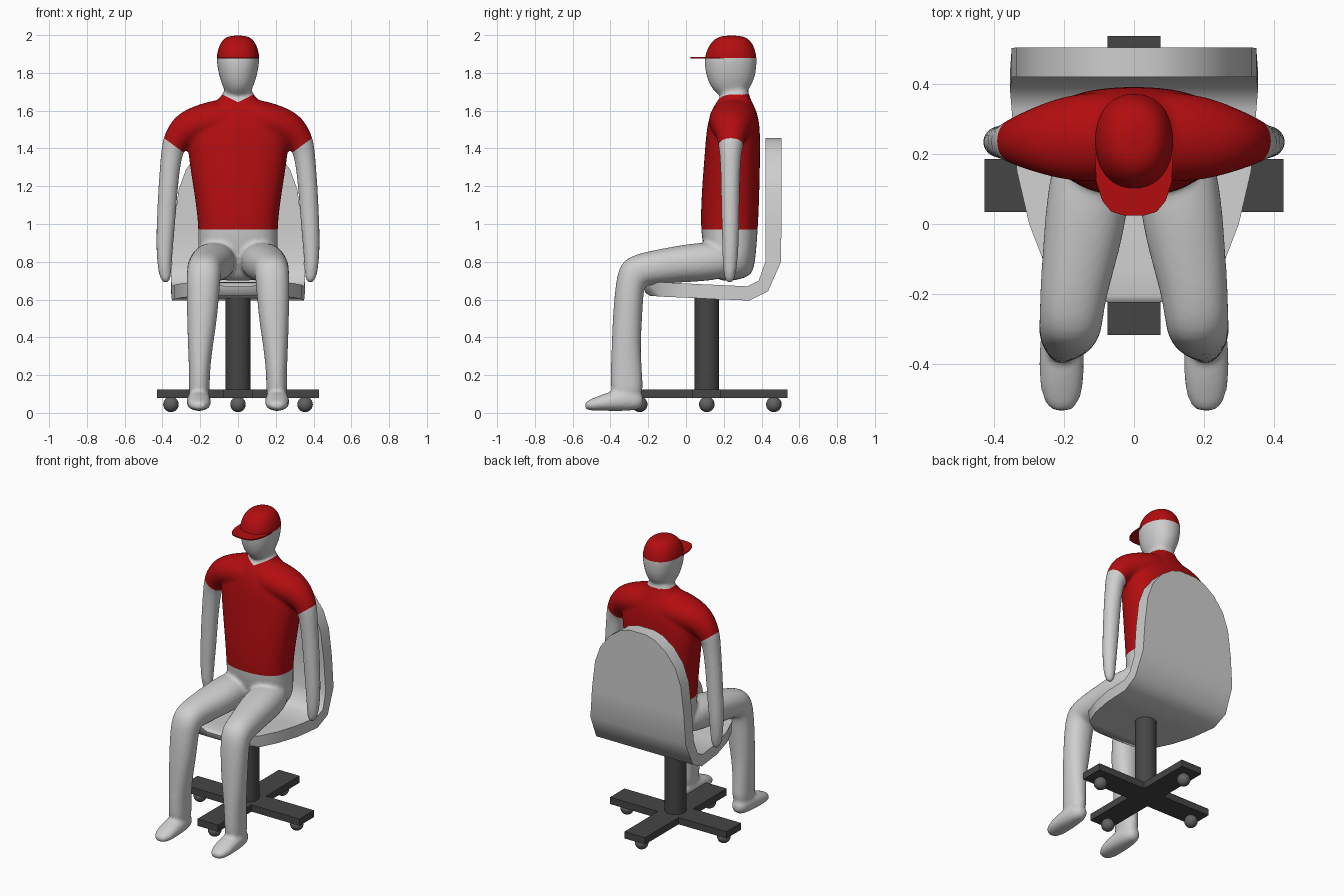
import bpy, bmesh, math
from mathutils import Vector

if "Cube" in bpy.data.objects:
    bpy.data.objects.remove(bpy.data.objects["Cube"])


def material(name, rgb):
    m = bpy.data.materials.new(name)
    m.diffuse_color = (*rgb, 1)
    m.use_nodes = True
    m.node_tree.nodes["Principled BSDF"].inputs["Base Color"].default_value = m.diffuse_color
    return m


GREY = material("light grey", (0.62, 0.62, 0.62))
RED = material("red", (0.45, 0.004, 0.005))
DARK = material("dark grey", (0.06, 0.06, 0.06))
CASTER = material("caster grey", (0.12, 0.12, 0.12))


def add_object(name, bm, mats, smooth=None):
    bmesh.ops.recalc_face_normals(bm, faces=bm.faces)
    me = bpy.data.meshes.new(name)
    bm.to_mesh(me)
    bm.free()
    ob = bpy.data.objects.new(name, me)
    bpy.context.collection.objects.link(ob)
    for m in mats:
        me.materials.append(m)
    if smooth is not None:
        bpy.ops.object.select_all(action='DESELECT')
        ob.select_set(True)
        bpy.context.view_layer.objects.active = ob
        bpy.ops.object.shade_smooth_by_angle(angle=math.radians(smooth))
    return ob


def loft(bm, rings):
    rows = [[bm.verts.new(p) for p in r] for r in rings]
    n = len(rows[0])
    for a, b in zip(rows, rows[1:]):
        for i in range(n):
            bm.faces.new((a[i], a[(i + 1) % n], b[(i + 1) % n], b[i]))
    bm.faces.new(rows[0][::-1])
    bm.faces.new(rows[-1])


def limb(bm, pts, side, power=2.0, mirror=1, n=16):
    """Closed tube through (x, y, z, radius along side, other radius)."""
    ctr = [Vector((mirror * p[0], p[1], p[2])) for p in pts]
    rings = []
    for i, p in enumerate(pts):
        t = (ctr[min(i + 1, len(pts) - 1)] - ctr[max(i - 1, 0)]).normalized()
        u = Vector(side)
        u = (u - t * u.dot(t)).normalized()
        v = t.cross(u)
        ring = []
        for k in range(n):
            c, s = math.cos(2 * math.pi * k / n), math.sin(2 * math.pi * k / n)
            c = math.copysign(abs(c) ** (2 / power), c)
            s = math.copysign(abs(s) ** (2 / power), s)
            ring.append(ctr[i] + u * c * p[3] * 1.02 + v * s * p[4] * 1.02)
        rings.append(ring)
    loft(bm, rings)


X, Y = (1, 0, 0), (0, 1, 0)
torso = [(0, .26, .70, .13, .08), (0, .25, .76, .20, .115), (0, .235, .86, .215, .138),
         (0, .228, .97, .206, .152), (0, .235, 1.15, .228, .153), (0, .245, 1.35, .262, .147),
         (0, .25, 1.48, .27, .143), (0, .255, 1.57, .22, .13), (0, .258, 1.63, .14, .105),
         (0, .262, 1.68, .078, .07), (0, .262, 1.74, .064, .064)]
head = [(0, .265, 1.68, .060, .065), (0, .25, 1.73, .08, .11), (0, .24, 1.78, .1, .13),
        (0, .234, 1.86, .114, .141), (0, .242, 1.91, .112, .133),
        (0, .245, 1.965, .092, .108), (0, .245, 2.0, .055, .065)]
arm = [(.02, .25, 1.56, .12, .105), (.10, .25, 1.555, .13, .105), (.20, .245, 1.535, .122, .098),
       (.285, .24, 1.50, .092, .092), (.34, .237, 1.43, .066, .066), (.355, .235, 1.35, .055, .055),
       (.37, .235, 1.20, .050, .052), (.382, .235, 1.0, .047, .050), (.39, .235, .85, .043, .043),
       (.388, .232, .75, .036, .037), (.38, .23, .685, .022, .022)]
leg = [(.11, .27, .81, .10, .09), (.13, .08, .80, .12, .105), (.15, -.06, .785, .11, .095),
       (.175, -.20, .765, .095, .090), (.18, -.28, .745, .09, .098), (.185, -.30, .66, .088, .075),
       (.19, -.31, .50, .08, .078), (.20, -.318, .35, .065, .076), (.205, -.315, .18, .052, .085),
       (.205, -.31, .06, .06, .085)]
foot = [(.207, -.22, .06, .04, .04), (.207, -.30, .07, .06, .06), (.207, -.40, .062, .066, .052),
        (.207, -.48, .046, .062, .035), (.207, -.54, .034, .036, .022)]

# Rough body from overlapping limbs
bm = bmesh.new()
limb(bm, torso, X, 2.5)
limb(bm, head, X, 2.2)
for m in (-1, 1):
    limb(bm, arm, Y, mirror=m)
    limb(bm, leg, X, 2.2, mirror=m)
    limb(bm, foot, X, 2.2, mirror=m)
rough = add_object("rough_body", bm, [])
sub = rough.modifiers.new("Subdivision", 'SUBSURF')
sub.levels = 2
rem = rough.modifiers.new("Remesh", 'REMESH')
rem.mode, rem.voxel_size = 'VOXEL', 0.011
smo = rough.modifiers.new("Smooth", 'SMOOTH')
smo.factor, smo.iterations = 0.5, 6
merged = bpy.data.meshes.new_from_object(rough.evaluated_get(bpy.context.evaluated_depsgraph_get()))
bpy.data.objects.remove(rough)

# Seamless body, cut along the shirt hem, cap edge and sleeve hems
bm = bmesh.new()
bm.from_mesh(merged)
bpy.data.meshes.remove(merged)


def cut(co, no, keep=lambda c: True):
    faces = [f for f in bm.faces if keep(f.calc_center_median())]
    geom = set(faces)
    for f in faces:
        geom.update(f.edges)
        geom.update(f.verts)
    bmesh.ops.bisect_plane(bm, geom=list(geom), plane_co=co, plane_no=no, dist=1e-5)


cut((0, 0, .97), (0, 0, 1), lambda c: abs(c.x) < .3)
cut((0, 0, 1.88), (0, 0, 1))
for s in (-1, 1):
    cut((s * .346, 0, 1.421), (-s * .73, 0, 1), lambda c: c.x * s > .27 and c.z > 1.3)
    cut((0, 0, 1.645), (-s * .5, 0, 1), lambda c: c.x * s > -.01 and 1.6 < c.z < 1.72)


def is_red(c):
    ax = abs(c.x)
    if c.z > 1.88:
        return True
    if ax > .285 and c.z < 1.421 + .73 * (ax - .346):
        return False
    neckline = 1.645 + .5 * ax if c.y < .26 else 1.685
    return .97 < c.z < min(neckline, 1.685)


for f in bm.faces:
    f.material_index = int(is_red(f.calc_center_median()))
add_object("seated_body", bm, [GREY, RED], 60)

# Cap brim
bm = bmesh.new()
brim = [(-.112, .20), (-.108, .12), (-.09, .065), (-.065, .035), (-.03, .025)]
brim += [(-x, y) for x, y in reversed(brim)]
loft(bm, [[(x, y, z) for x, y in brim] for z in (1.876, 1.884)])
add_object("cap_brim", bm, [RED], 30)

# Chair shell: (top/front y, z), (underside/back y, z), half width
shell = [((-.225, .67), (-.215, .635), .07), ((-.205, .69), (-.19, .62), .15),
         ((-.13, .692), (-.12, .615), .25), ((0, .685), (0, .61), .30),
         ((.15, .678), (.15, .602), .335), ((.325, .67), (.335, .595), .35),
         ((.385, .70), (.435, .645), .355), ((.42, .80), (.503, .80), .35),
         ((.42, 1.0), (.505, 1.0), .337), ((.42, 1.18), (.505, 1.18), .315),
         ((.42, 1.29), (.505, 1.29), .275), ((.42, 1.38), (.505, 1.38), .205),
         ((.42, 1.435), (.505, 1.435), .125), ((.42, 1.455), (.505, 1.455), .06)]
bm = bmesh.new()
loft(bm, [[(-w, *a), (w, *a), (w, *b), (-w, *b)] for a, b, w in shell])
add_object("chair_shell", bm, [GREY], 50)

# Pedestal column
CY = .11
bm = bmesh.new()
loft(bm, [[(.065 * math.cos(k * math.pi / 16), CY + .065 * math.sin(k * math.pi / 16), z)
           for k in range(32)] for z in (.09, .63)])
add_object("column", bm, [DARK], 30)

# Cross-shaped base
bm = bmesh.new()
h, r = .076, .428
cross = []
for k in range(4):
    a = k * math.pi / 2
    for x, y in ((h, -h), (r, -h), (r, h)):
        cross.append((x * math.cos(a) - y * math.sin(a), CY + x * math.sin(a) + y * math.cos(a)))
loft(bm, [[(x, y, z) for x, y in cross] for z in (.08, .125)])
add_object("base_cross", bm, [DARK])

# Ball casters
for k in range(4):
    a = k * math.pi / 2
    bm = bmesh.new()
    bmesh.ops.create_uvsphere(bm, u_segments=20, v_segments=12, radius=.041)
    bmesh.ops.translate(bm, verts=bm.verts,
                        vec=(.355 * math.cos(a), CY + .355 * math.sin(a), .045))
    add_object(f"caster_{k + 1}", bm, [CASTER], 60)
